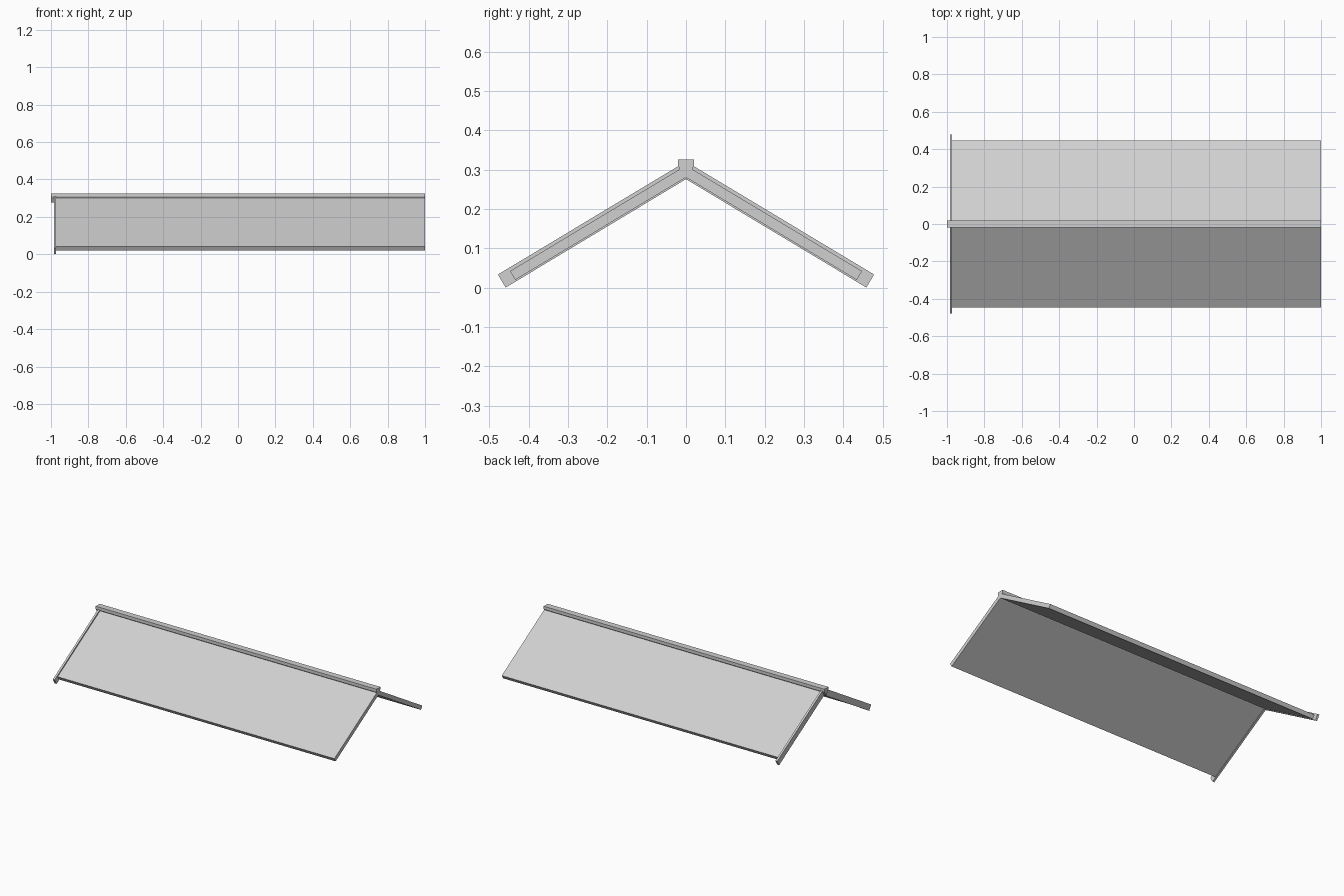
import bpy
import bmesh

cube = bpy.data.objects.get("Cube")
if cube:
    bpy.data.objects.remove(cube, do_unlink=True)

grey = bpy.data.materials.new("light grey")
grey.use_nodes = True
COLOUR = (0.63, 0.63, 0.63, 1)
grey.diffuse_color = COLOUR
grey.node_tree.nodes["Principled BSDF"].inputs["Base Color"].default_value = COLOUR

VALLEY = 0.276               # height of the ridge underside
RUN, DROP = 0.857, 0.515     # unit direction down the slope


def extrude_profile(name, profile, x0, x1):
    """Extrude a closed (y, z) profile along x."""
    bm = bmesh.new()
    face = bm.faces.new([bm.verts.new((x0, y, z)) for y, z in profile])
    result = bmesh.ops.extrude_face_region(bm, geom=[face])
    moved = [v for v in result["geom"] if isinstance(v, bmesh.types.BMVert)]
    bmesh.ops.translate(bm, verts=moved, vec=(x1 - x0, 0, 0))
    bmesh.ops.recalc_face_normals(bm, faces=bm.faces)
    mesh = bpy.data.meshes.new(name)
    bm.to_mesh(mesh)
    bm.free()
    mesh.materials.append(grey)
    obj = bpy.data.objects.new(name, mesh)
    bpy.context.collection.objects.link(obj)
    return obj


def slope_strip(name, side, length, low, high, x0, x1):
    """Sloping slab running from the ridge down to one eave."""
    corners = [(0, low), (length, low), (length, high), (0, high)]
    profile = [(side * (s * RUN + t * DROP), VALLEY - s * DROP + t * RUN)
               for s, t in corners]
    return extrude_profile(name, profile, x0, x1)


# Sloping panels and the end boards that frame one gable
for label, side in (("front", -1), ("back", 1)):
    slope_strip(label + "_roof_panel", side, 0.504, 0.004, 0.03, -0.975, 1)
    slope_strip(label + "_end_board", side, 0.535, 0, 0.0385, -0.985, -0.972)

# Ridge beam wedged between the slopes
extrude_profile("ridge_beam", [(-0.02, 0.326), (-0.02, 0.309), (0, VALLEY),
                               (0.02, 0.309), (0.02, 0.326)], -1, 1)
